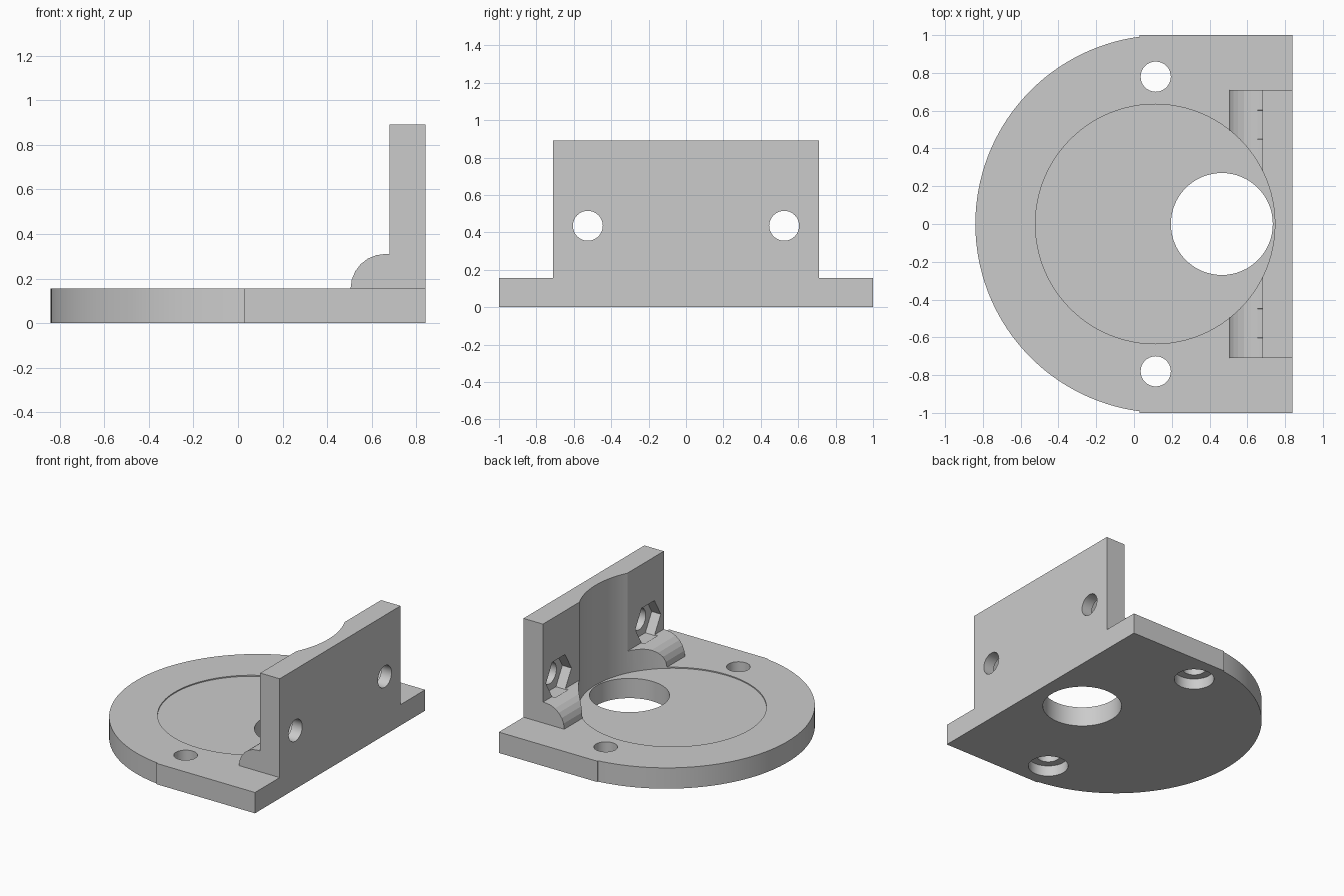
import bpy, bmesh
from math import sin, cos, pi, radians, sqrt
from mathutils import Vector, Matrix

cube = bpy.data.objects.get("Cube")
if cube:
    bpy.data.objects.remove(cube, do_unlink=True)

grey = bpy.data.materials.new("plain grey")
grey.use_nodes = True
tone = (0.6, 0.6, 0.6, 1)
grey.diffuse_color = tone
grey.node_tree.nodes["Principled BSDF"].inputs["Base Color"].default_value = tone

THICK = 0.155      # base plate thickness
TOP = 0.89         # top of the wall
WALL_IN, BACK = 0.68, 0.84


def prism(name, points, sweep):
    """Extrude a closed outline of 3D points along the sweep vector."""
    bm = bmesh.new()
    face = bm.faces.new([bm.verts.new(p) for p in points])
    out = bmesh.ops.extrude_face_region(bm, geom=[face])
    moved = [g for g in out["geom"] if isinstance(g, bmesh.types.BMVert)]
    bmesh.ops.translate(bm, verts=moved, vec=Vector(sweep))
    bmesh.ops.recalc_face_normals(bm, faces=bm.faces)
    mesh = bpy.data.meshes.new(name)
    bm.to_mesh(mesh)
    bm.free()
    mesh.materials.append(grey)
    obj = bpy.data.objects.new(name, mesh)
    bpy.context.collection.objects.link(obj)
    return obj


def upright(name, x, y, r, z0, z1, sides=64):
    ring = [(x + r * cos(2 * pi * i / sides), y + r * sin(2 * pi * i / sides), z0)
            for i in range(sides)]
    return prism(name, ring, (0, 0, z1 - z0))


def sideways(name, y, z, r, x0, x1, sides=32):
    ring = [(x0, y + r * cos(2 * pi * i / sides), z + r * sin(2 * pi * i / sides))
            for i in range(sides)]
    return prism(name, ring, (x1 - x0, 0, 0))


def combine(target, tool, operation):
    """Apply a boolean and remove the helper."""
    tool.hide_render = True
    mod = target.modifiers.new("boolean", "BOOLEAN")
    mod.operation, mod.solver, mod.object = operation, "EXACT", tool
    bpy.context.view_layer.objects.active = target
    bpy.ops.object.modifier_apply(modifier=mod.name)
    bpy.data.objects.remove(tool, do_unlink=True)


# Base plate: rounded on one side, squared on the other
cx, flat_x = 0.16, 0.03
start = pi / 2 + 0.13
arc = [start + (2 * pi - 2 * start) * i / 64 for i in range(65)]
outline = [(cx + cos(a), sin(a), 0) for a in arc]
outline += [(flat_x, -1, 0), (BACK, -1, 0), (BACK, 1, 0), (flat_x, 1, 0)]
bracket = prism("mounting_bracket", outline, (0, 0, THICK))

# Upright wall with a quarter-round foot along its inner side
foot_r, foot_x, half = 0.155, 0.66, 0.71
profile = [(BACK, -half, 0.05), (BACK, -half, TOP), (WALL_IN, -half, TOP),
           (WALL_IN, -half, THICK + foot_r)]
for i in range(7):
    a = radians(90 + 15 * i)
    profile.append((foot_x + foot_r * cos(a), -half, THICK + foot_r * sin(a)))
profile.append((foot_x - foot_r, -half, 0.05))
combine(bracket, prism("wall", profile, (0, 2 * half, 0)), "UNION")

# Round clearance scooped from wall and foot, leaving a shallow recess in the base
combine(bracket, upright("clearance", 0.112, 0, 0.634, THICK - 0.008, 1.1, 96), "DIFFERENCE")

# Large shaft hole
combine(bracket, upright("shaft_hole", 0.465, 0, 0.27, -0.1, 0.3), "DIFFERENCE")

for side in (-1, 1):
    # Base screw hole, counterbored from below
    y = 0.78 * side
    combine(bracket, upright("screw_hole", 0.115, y, 0.08, -0.1, 0.3, 32), "DIFFERENCE")
    combine(bracket, upright("counterbore", 0.115, y, 0.137, -0.1, 0.08, 32), "DIFFERENCE")
    # Wall bolt hole with a hexagonal nut pocket
    y = 0.525 * side
    combine(bracket, sideways("bolt_hole", y, 0.435, 0.08, 0.6, 1.0), "DIFFERENCE")
    combine(bracket, sideways("nut_pocket", y, 0.435, 0.15, 0.655, 0.755, 6), "DIFFERENCE")

# Smooth the curved walls while keeping edges crisp
bpy.ops.object.select_all(action="DESELECT")
bracket.select_set(True)
bpy.context.view_layer.objects.active = bracket
bpy.ops.object.shade_smooth_by_angle(angle=radians(14))
